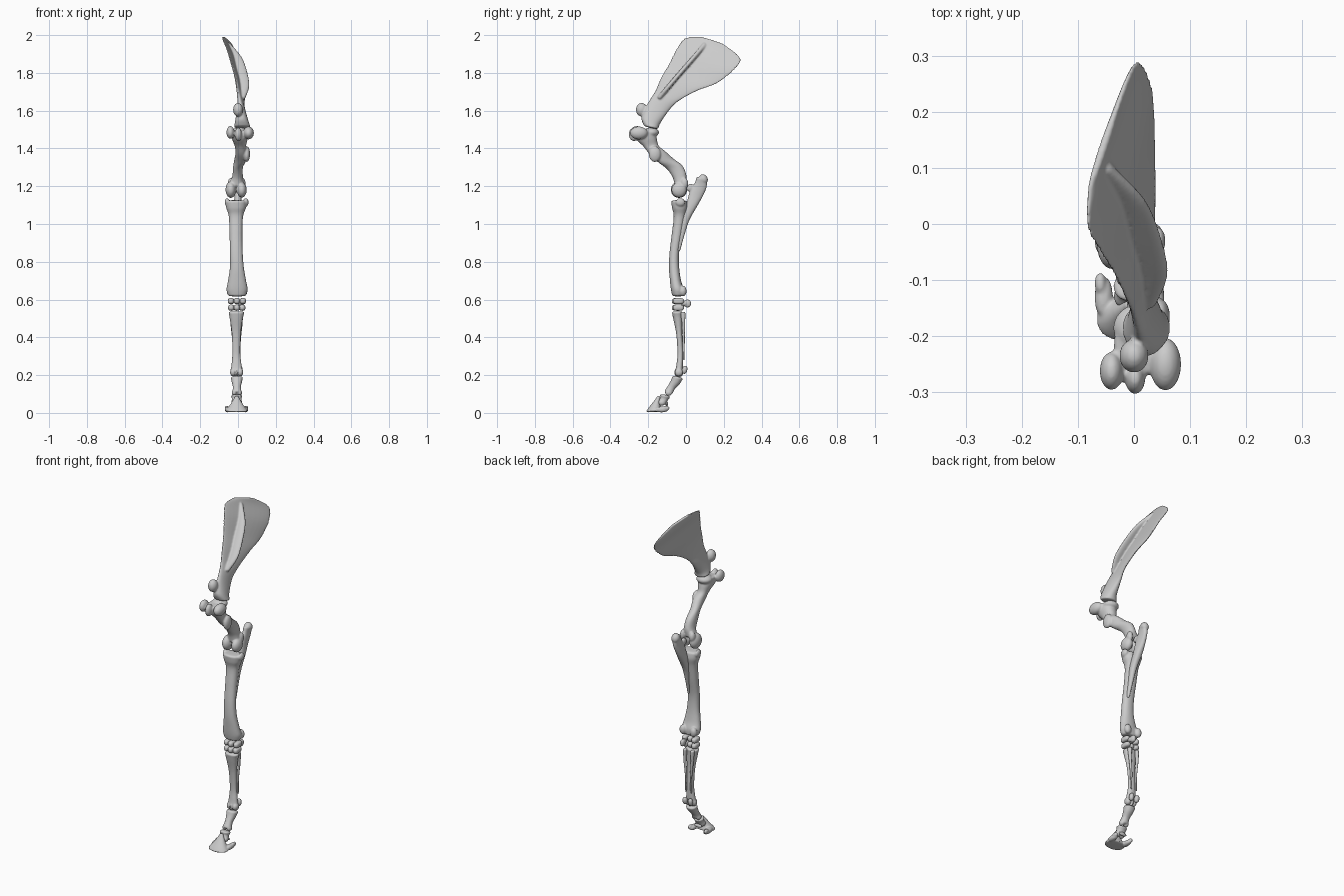
import bpy, bmesh, math
from mathutils import Vector

SEG, SUB = 28, 6


def spline(a, b, c, d, t):
    return [0.5 * (2*q + (r-p)*t + (2*p-5*q+4*r-s)*t*t + (3*q-p-3*r+s)*t**3)
            for p, q, r, s in zip(a, b, c, d)]


def loft(bm, rings, cap=0.008, power=0.9):
    """Rings: front (y,z), back (y,z), x at front, x at back, half width in x."""
    n, dense = len(rings), []
    for i in range(n - 1):
        a, d = rings[max(i-1, 0)], rings[min(i+2, n-1)]
        dense += [spline(a, rings[i], rings[i+1], d, k / SUB) for k in range(SUB)]
    dense.append(list(rings[-1]))

    def section(r):
        f, b = Vector((r[4], r[0], r[1])), Vector((r[5], r[2], r[3]))
        return (f + b) / 2, (b - f) / 2, r[6]

    secs = [section(r) for r in dense]

    def dome(end, inner):
        out = (end[0] - inner[0]).normalized() * cap
        return [(end[0] + out * h, end[1] * s, end[2] * s)
                for h, s in ((.5, .93), (.85, .75), (1, .4))]
    secs = dome(secs[0], secs[1])[::-1] + secs + dome(secs[-1], secs[-2])
    loops = []
    for c, axis, h in secs:
        loop = []
        for k in range(SEG):
            t = 2 * math.pi * k / SEG
            u, v = (math.copysign(abs(w) ** power, w) for w in (math.cos(t), math.sin(t)))
            loop.append(bm.verts.new(c + axis * u + Vector((h * v, 0, 0))))
        loops.append(loop)
    for p, q in zip(loops, loops[1:]):
        for k in range(SEG):
            j = (k + 1) % SEG
            bm.faces.new((p[k], p[j], q[j], q[k]))
    bm.faces.new(loops[0][::-1])
    bm.faces.new(loops[-1])


def blob(bm, c, r, power=1.0, tilt=0.0):
    """Rounded lump; power under 1 is boxier, tilt turns it about x."""
    ca, sa = math.cos(tilt), math.sin(tilt)
    for v in bmesh.ops.create_uvsphere(bm, u_segments=24, v_segments=16, radius=1)["verts"]:
        x, y, z = (math.copysign(abs(w) ** power, w) * s for w, s in zip(v.co, r))
        v.co = Vector((c[0] + x, c[1] + y*ca - z*sa, c[2] + y*sa + z*ca))


def bone(name, lofts=(), blobs=(), voxel=0.0045, cap=0.008):
    """Fuse lofts and lumps into one smooth bone."""
    bm = bmesh.new()
    for rings in lofts:
        loft(bm, rings, cap)
    for b in blobs:
        blob(bm, *b)
    bmesh.ops.recalc_face_normals(bm, faces=bm.faces[:])
    me = bpy.data.meshes.new(name)
    bm.to_mesh(me)
    bm.free()
    for p in me.polygons:
        p.use_smooth = True
    ob = bpy.data.objects.new(name, me)
    bpy.context.collection.objects.link(ob)
    rm = ob.modifiers.new("fuse", 'REMESH')
    rm.mode, rm.voxel_size, rm.use_smooth_shade = 'VOXEL', voxel, True
    sm = ob.modifiers.new("soften", 'SMOOTH')
    sm.factor, sm.iterations = 0.5, 3
    return ob


# Shoulder blade with its ridge on the outer (+x) face
ridge = [(y - .009, z + .008, y + .009, z - .008, x, x, h) for y, z, x, h in (
    (.10, 1.95, -.048, .010), (.04, 1.88, -.005, .026), (-.03, 1.80, .018, .032),
    (-.09, 1.73, .033, .027), (-.14, 1.67, .024, .016))]
blade = [
    (-.225, 1.525, -.145, 1.508, .022, .022, .043),
    (-.235, 1.565, -.135, 1.535, .018, .022, .034),
    (-.205, 1.635, -.09, 1.60, .012, .02, .020),
    (-.165, 1.70, -.04, 1.65, 0, .03, .014),
    (-.13, 1.78, .06, 1.705, -.015, .035, .012),
    (-.09, 1.85, .165, 1.745, -.035, .035, .011),
    (-.05, 1.93, .25, 1.81, -.06, .03, .010),
    (-.005, 1.985, .29, 1.875, -.083, .003, .009),
    (.06, 1.992, .21, 1.945, -.08, -.03, .008)]
bone("shoulder_blade", [blade, ridge], [((.0, -.235, 1.605), (.026, .03, .036))])

# Upper arm: shaft, tubercles, head, side bump, elbow condyles
bone("upper_arm_bone", [[
    (-.27, 1.485, -.165, 1.495, .01, .01, .046),
    (-.265, 1.45, -.155, 1.455, .01, .01, .042),
    (-.225, 1.41, -.145, 1.415, .015, .01, .030),
    (-.19, 1.365, -.11, 1.385, .02, .015, .030),
    (-.145, 1.325, -.065, 1.345, .02, 0, .028),
    (-.10, 1.29, -.02, 1.31, 0, 0, .026),
    (-.07, 1.245, .002, 1.26, -.005, 0, .028),
    (-.06, 1.205, .0, 1.215, -.01, -.01, .040)]], [
    ((-.04, -.262, 1.485), (.021, .034, .034)),
    ((.002, -.275, 1.475), (.018, .028, .036)),
    ((.056, -.25, 1.482), (.028, .047, .034)),
    ((.008, -.185, 1.485), (.045, .042, .026)),
    ((.046, -.165, 1.37), (.018, .032, .042)),
    ((-.038, -.037, 1.182), (.028, .044, .044)),
    ((.02, -.037, 1.180), (.026, .040, .040)),
    ((-.036, -.008, 1.215), (.018, .02, .03)),
    ((.024, -.008, 1.215), (.016, .02, .03))])

# Forearm
bone("forearm_bone", [[
    (-.078, 1.118, .005, 1.118, -.01, -.01, .056),
    (-.074, 1.085, .008, 1.085, -.01, -.01, .052),
    (-.065, 1.04, -.002, 1.04, -.011, -.011, .038),
    (-.075, .95, -.018, .95, -.011, -.011, .034),
    (-.087, .85, -.036, .85, -.009, -.009, .034),
    (-.09, .77, -.036, .77, -.006, -.006, .037),
    (-.085, .70, -.026, .70, -.005, -.005, .048),
    (-.08, .655, -.012, .655, -.005, -.005, .056),
    (-.074, .625, -.012, .625, -.005, -.005, .049)]], [
    ((-.058, -.03, 1.115), (.012, .025, .022)),
    ((.042, -.03, 1.115), (.014, .025, .022)),
    ((-.04, -.015, .645), (.02, .018, .028)),
    ((.03, -.015, .645), (.02, .018, .028))])

# Elbow bone with its backward point
bone("elbow_bone", [[
    (.055, 1.245, .112, 1.225, .005, .005, .019),
    (.045, 1.215, .108, 1.19, .003, .003, .016),
    (.018, 1.165, .088, 1.145, 0, 0, .018),
    (.0, 1.10, .06, 1.095, 0, 0, .021),
    (-.025, 1.03, .018, 1.02, .003, .003, .017),
    (-.04, .95, -.008, .94, .005, .005, .012),
    (-.055, .87, -.03, .86, .008, .008, .008)]], [
    ((.004, .093, 1.238), (.023, .022, .027), 1.0, .5),
    ((0, .022, 1.192), (.013, .022, .02), 1.0, .6)])

# Wrist: two rows of small blocky bones and one projecting behind
for row, z, xs in (("upper", .592, (-.037, -.006, .026)), ("lower", .557, (-.036, -.006, .023))):
    for side, x in zip(("inner", "middle", "outer"), xs):
        bone(f"wrist_{row}_{side}", (), [
            ((x, -.04 - (.006 if side == "middle" else 0), z), (.0165, .03, .0165), .7)], .004)
bone("wrist_rear", (), [((.018, -.008, .58), (.012, .02, .014)),
                        ((.014, .008, .579), (.013, .019, .021), .85)], .004)

# Cannon bone with grooved lower joint
bone("cannon_bone", [[
    (-.074, .53, -.015, .53, -.008, -.008, .042),
    (-.068, .50, -.018, .50, -.009, -.009, .035),
    (-.052, .42, -.02, .42, -.009, -.009, .024),
    (-.045, .32, -.015, .32, -.009, -.009, .021),
    (-.05, .26, -.016, .26, -.008, -.008, .026),
    (-.056, .225, -.018, .225, -.008, -.008, .031)]], [
    ((-.026, -.038, .215), (.016, .022, .022)),
    ((.012, -.038, .215), (.016, .022, .022)),
    ((-.007, -.038, .213), (.006, .026, .026))], .004)

# Splint bones and sesamoids, one each side
for side, s in (("inner", -1), ("outer", 1)):
    x = -.008 + s * .024
    x2 = -.008 + s * .017
    bone(f"splint_{side}", [[
        (-.03, .53, -.003, .53, x, x, .011), (-.022, .47, -.004, .47, x, x, .008),
        (-.02, .38, -.006, .38, x2, x2, .006), (-.018, .29, -.008, .28, x2, x2, .005)]],
        (), .0035, .005)
    bone(f"sesamoid_{side}", (), [((-.007 + s * .018, -.007, .228), (.014, .014, .022), .9, -.2)], .0035)

# Long and short pastern bones
bone("long_pastern", [[
    (-.072, .192, -.018, .178, -.006, -.006, .032),
    (-.08, .172, -.032, .155, -.006, -.006, .027),
    (-.096, .143, -.058, .128, -.006, -.006, .021),
    (-.113, .118, -.07, .103, -.006, -.006, .025)]], [
    ((-.02, -.092, .106), (.013, .019, .016)),
    ((.008, -.092, .106), (.013, .019, .016))], .004)
bone("short_pastern", [[
    (-.138, .094, -.085, .082, -.007, -.007, .030),
    (-.136, .08, -.095, .068, -.007, -.007, .025),
    (-.148, .062, -.105, .05, -.007, -.007, .028)]], [
    ((-.022, -.128, .054), (.014, .02, .016)),
    ((.008, -.128, .054), (.014, .02, .016))], .004)

# Navicular
bone("navicular", (), [((-.007, -.103, .047), (.026, .009, .011))], .0035)

# Hoof bone: flared wedge with two rear wings
wings = [b for s in (-1, 1) for b in (
    ((-.008 + s * .046, -.13, .018), (.016, .036, .015), .9),
    ((-.008 + s * .052, -.106, .025), (.010, .019, .013), .9))]
bone("hoof_bone", [[
    (-.152, .088, -.136, .082, -.007, -.007, .010),
    (-.166, .068, -.138, .06, -.007, -.007, .022),
    (-.184, .045, -.135, .038, -.007, -.007, .036),
    (-.203, .02, -.13, .02, -.008, -.008, .053),
    (-.211, .007, -.128, .012, -.008, -.008, .060)]], wings, .004, .005)
